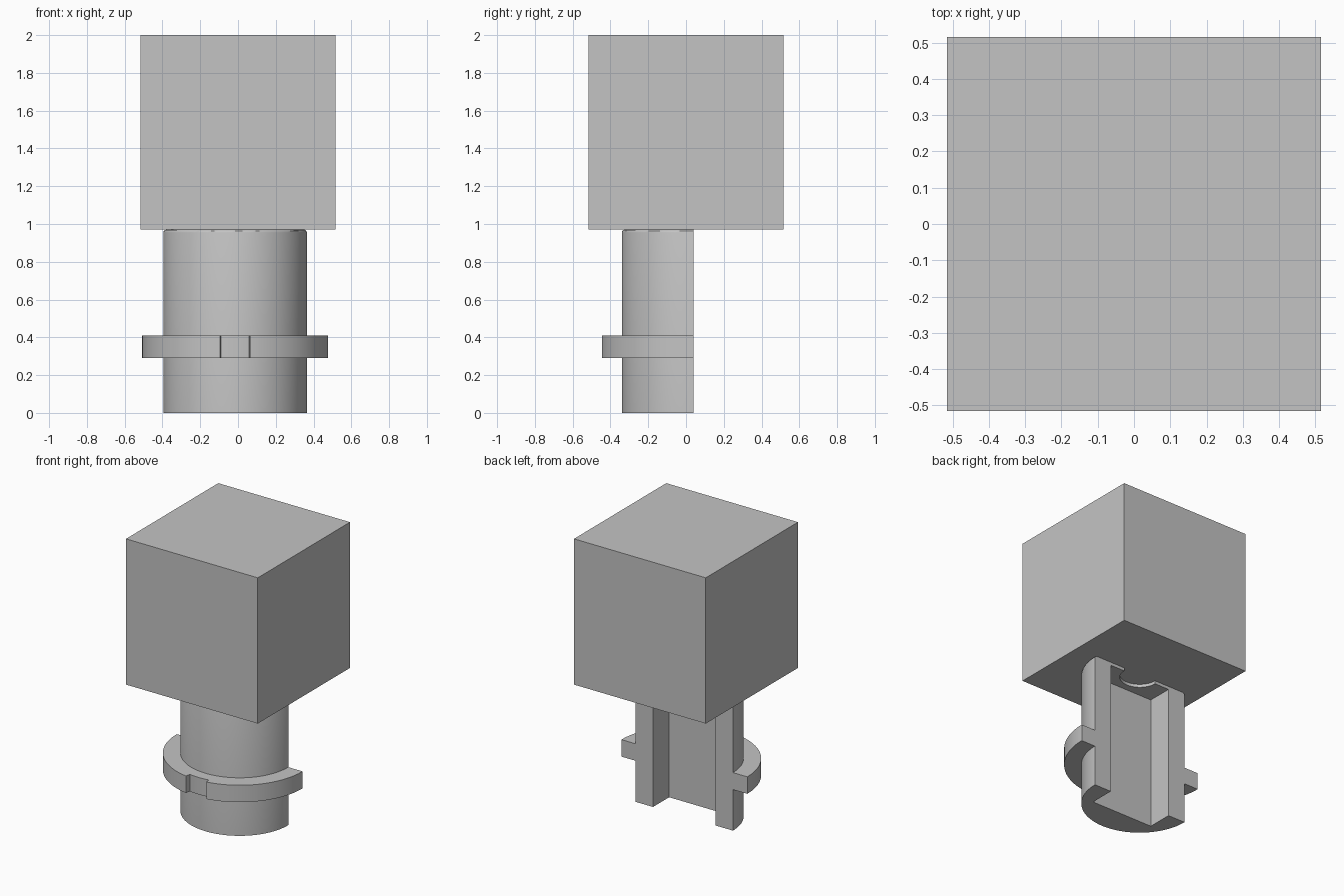
import bpy, bmesh, math

if "Cube" in bpy.data.objects:
    bpy.data.objects.remove(bpy.data.objects["Cube"])

CX, CY = -0.015, 0.04          # axis of the half-round stem
R = 0.38                       # stem radius

grey = bpy.data.materials.new("plain_grey")
grey.diffuse_color = (0.55, 0.55, 0.55, 1)
grey.use_nodes = True
grey.node_tree.nodes["Principled BSDF"].inputs["Base Color"].default_value = grey.diffuse_color


def arc(radius, start, end, steps):
    """Points on an arc about the stem axis, angles in degrees."""
    points = []
    for i in range(steps + 1):
        a = math.radians(start + (end - start) * i / steps)
        points.append((CX + radius * math.cos(a), CY + radius * math.sin(a)))
    return points


def prism(name, outline, z0, z1, round_radius=None):
    """Extrude an outline upward, optionally rounding the top edge at a radius."""
    bm = bmesh.new()
    face = bm.faces.new([bm.verts.new((x, y, z0)) for x, y in outline])
    top = bmesh.ops.extrude_face_region(bm, geom=[face])["geom"]
    verts = [v for v in top if isinstance(v, bmesh.types.BMVert)]
    bmesh.ops.translate(bm, verts=verts, vec=(0, 0, z1 - z0))
    bmesh.ops.recalc_face_normals(bm, faces=bm.faces[:])
    if round_radius:
        def on_rim(v):
            return (v.co.z > z1 - 1e-4 and
                    abs(math.hypot(v.co.x - CX, v.co.y - CY) - round_radius) < 1e-4)
        rim = [e for e in bm.edges if all(on_rim(v) for v in e.verts)]
        bmesh.ops.bevel(bm, geom=rim, offset=0.015, segments=3,
                        profile=0.5, affect='EDGES')
    mesh = bpy.data.meshes.new(name)
    bm.to_mesh(mesh)
    bm.free()
    mesh.materials.append(grey)
    obj = bpy.data.objects.new(name, mesh)
    bpy.context.collection.objects.link(obj)
    return obj


def activate(obj):
    bpy.ops.object.select_all(action='DESELECT')
    obj.select_set(True)
    bpy.context.view_layer.objects.active = obj


def box(x0, x1, y0, y1):
    return [(x0, y0), (x1, y0), (x1, y1), (x0, y1)]


# Large cube head
prism("cube_head", box(-0.515, 0.515, -0.515, 0.515), 0.97, 2.0)

# Half-round stem, with a semicircular notch in the middle of its flat back
stem = prism("stem", arc(R, 180, 360, 64) + arc(0.13, 360, 180, 32),
             0, 0.97, round_radius=R)

# Square channel up the back of the stem, closed by a thin plate at the top
cutter = prism("channel_cutter", box(CX - 0.245, CX + 0.245, -0.14, 0.2), -0.1, 0.948)
cutter.hide_render = True
cut = stem.modifiers.new("channel", 'BOOLEAN')
cut.operation = 'DIFFERENCE'
cut.solver = 'EXACT'
cut.object = cutter
activate(stem)
bpy.ops.object.modifier_apply(modifier=cut.name)
bpy.data.objects.remove(cutter)

# Half-ring collar with a shallow recess at the front
gap = 9.3
outline = (arc(0.492, 180, 270 - gap, 32) + arc(0.457, 270 - gap, 270 + gap, 8)
           + arc(0.492, 270 + gap, 360, 32) + arc(R - 0.003, 360, 180, 64))
collar = prism("collar", outline, 0.29, 0.41)

# Smooth the round walls, keep the edges sharp
for obj in (stem, collar):
    activate(obj)
    bpy.ops.object.shade_smooth_by_angle(angle=math.radians(30))
